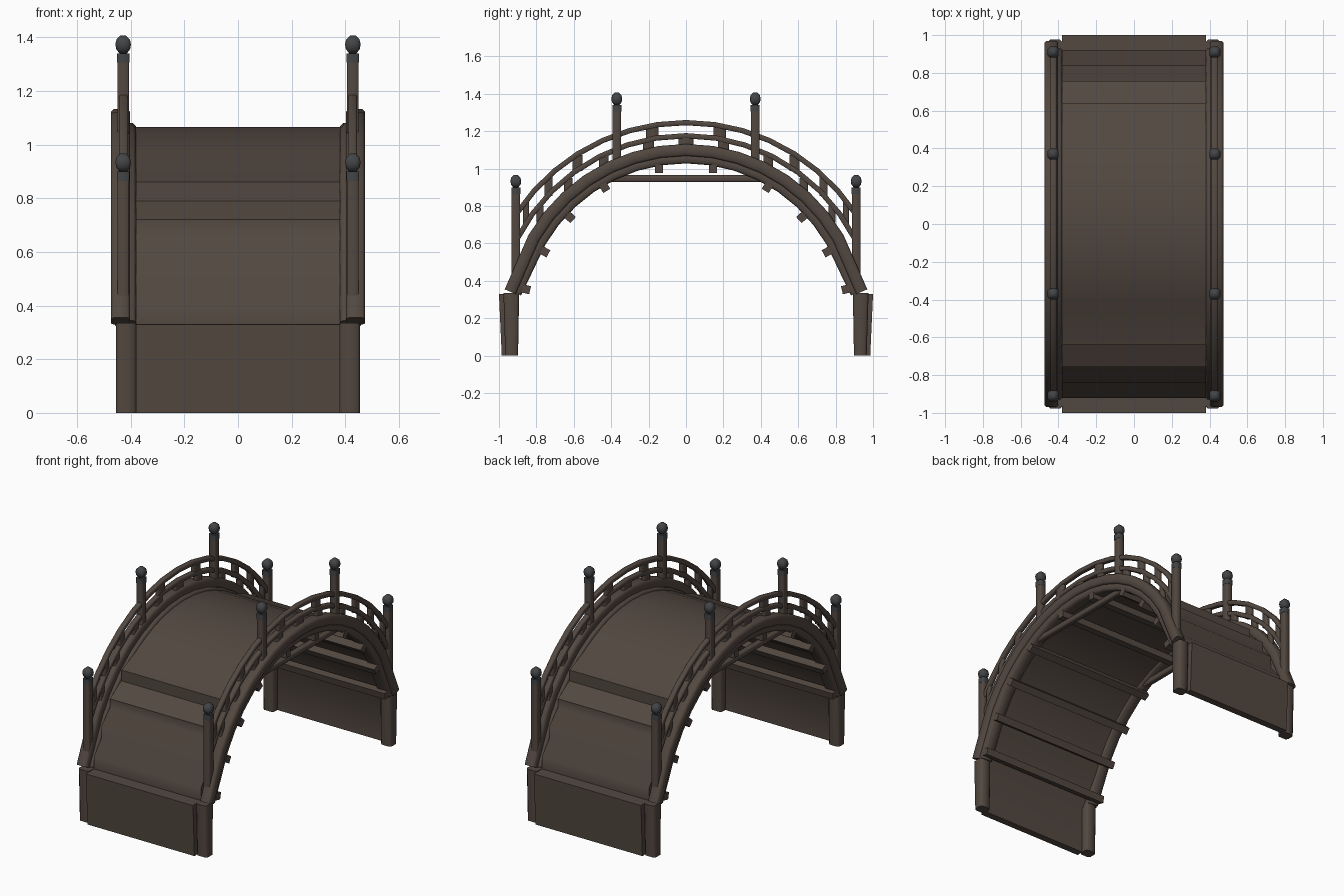
import bpy, bmesh
from math import sin, cos, radians, asin, degrees, sqrt
from mathutils import Vector

if "Cube" in bpy.data.objects:
    bpy.data.objects.remove(bpy.data.objects["Cube"])

CZ = 0.16  # height of the common centre of all arcs


def material(name, rgb):
    m = bpy.data.materials.new(name)
    m.diffuse_color = (*rgb, 1)
    m.use_nodes = True
    m.node_tree.nodes["Principled BSDF"].inputs["Base Color"].default_value = m.diffuse_color
    return m


WOOD = material("dark_wood", (0.085, 0.064, 0.052))
IRON = material("dark_metal", (0.055, 0.058, 0.062))


def finish(name, bm, mat=WOOD, angle=50):
    bmesh.ops.recalc_face_normals(bm, faces=bm.faces)
    me = bpy.data.meshes.new(name)
    bm.to_mesh(me)
    bm.free()
    me.materials.append(mat)
    ob = bpy.data.objects.new(name, me)
    bpy.context.collection.objects.link(ob)
    bpy.ops.object.select_all(action='DESELECT')
    ob.select_set(True)
    bpy.context.view_layer.objects.active = ob
    bpy.ops.object.shade_smooth_by_angle(angle=radians(angle))
    return ob


def loft(name, rings, mat=WOOD):
    bm = bmesh.new()
    vs = [[bm.verts.new(p) for p in r] for r in rings]
    n = len(vs[0])
    for a, b in zip(vs, vs[1:]):
        for i in range(n):
            j = (i + 1) % n
            bm.faces.new((a[i], a[j], b[j], b[i]))
    bm.faces.new(vs[0])
    bm.faces.new(vs[-1])
    return finish(name, bm, mat)


def octagon(hx, hy, c):
    return [(hx, hy - c), (hx - c, hy), (c - hx, hy), (-hx, hy - c),
            (-hx, c - hy), (c - hx, -hy), (hx - c, -hy), (hx, c - hy)]


def arc(r, a0, a1, n):
    out = []
    for i in range(n + 1):
        a = radians(a0 + (a1 - a0) * i / n)
        out.append((r * sin(a), CZ + r * cos(a)))
    return out


def sweep(name, path, x, hx, hr, c):
    """Sweep a chamfered bar along a (y, z) path."""
    rings = []
    for i, p in enumerate(path):
        a, b = path[max(i - 1, 0)], path[min(i + 1, len(path) - 1)]
        t = Vector((b[0] - a[0], b[1] - a[1])).normalized()
        n = (-t.y, t.x)
        rings.append([(x + u, p[0] + n[0] * v, p[1] + n[1] * v)
                      for u, v in octagon(hx, hr, c)])
    return loft(name, rings)


def prism(name, poly, hx):
    return loft(name, [[(x, y, z) for y, z in poly] for x in (-hx, hx)])


def box(name, x, y, z0, z1, hx, hy, mat=WOOD, c=0.004):
    return loft(name, [[(x + u, y + v, z) for u, v in octagon(hx, hy, c)]
                       for z in (z0, z1)], mat)


def on_arc(r, y):
    return CZ + sqrt(r * r - y * y)


# stepped deck: end wall, sloped treads with upright risers, curved crown
half = [(0.985, 0), (1.0, 0.33), (0.92, 0.332), (0.92, 0.41), (0.84, 0.50),
        (0.84, 0.58), (0.757, 0.66), (0.757, 0.72), (0.64, 0.79),
        (0.64, 0.86), (0.505, 0.915)]
crown = arc(0.905, 27, -27, 8)
under = arc(0.878, -68, 68, 20)
foot = [(0.94, 0.30), (0.94, 0)]
prism("stepped_deck",
      half + crown + [(-y, z) for y, z in reversed(half)]
      + [(-y, z) for y, z in reversed(foot)] + under + foot, 0.38)

# cross joists below the beams
for y, z in [(0.145, 1.0), (0.435, 0.90), (0.62, 0.74), (0.755, 0.555), (0.855, 0.355)]:
    for s in (1, -1):
        n = Vector((s * y, z - CZ)).normalized()
        if y < 0.2:
            n = Vector((0, 1))
        t = Vector((n.y, -n.x))
        q = [Vector((s * y, z)) + (n * a + t * b) * 0.022
             for a, b in ((1, 1), (1, -1), (-1, -1), (-1, 1))]
        prism("cross_joist", [tuple(p) for p in q], 0.46)

for s in (1, -1):
    # doubled arch beams with straight ends
    sweep("arch_beam_upper", [(-0.94, 0.342)] + arc(0.94, -60, 60, 14) + [(0.94, 0.342)],
          s * 0.438, 0.035, 0.032, 0.010)
    sweep("arch_beam_lower", [(-0.905, 0.333)] + arc(0.894, -60, 60, 14) + [(0.905, 0.333)],
          s * 0.42, 0.039, 0.026, 0.010)

    # straight tie bar joining the upper joists
    sweep("tie_bar", [(-0.42, 0.947), (0.42, 0.947)], s * 0.42, 0.018, 0.018, 0.005)

    # hand rails
    for name, r in (("hand_rail", 1.086), ("middle_rail", 1.016)):
        a = degrees(asin(0.905 / r))
        sweep(name, arc(r, -a, a, 14), s * 0.427, 0.016, 0.014, 0.004)

    # spacer blocks between the beam, middle rail and hand rail
    for y, w in [(0, 0.04), (0.2, 0.03), (0.44, 0.026), (0.63, 0.022), (0.78, 0.018)]:
        for t in ((1, -1) if y else (1,)):
            box("lower_block", s * 0.427, t * y, on_arc(0.955, y), on_arc(1.01, y), 0.014, w)
    for y, w in [(0.18, 0.034), (0.58, 0.026), (0.735, 0.022), (0.855, 0.016)]:
        for t in (1, -1):
            box("upper_block", s * 0.427, t * y, on_arc(1.01, y), on_arc(1.082, y), 0.013, w)

    for t in (1, -1):
        # tapered legs
        loft("leg", [[(s * 0.417 + u, t * yc + v, z) for u, v in octagon(0.038, hy, 0.012)]
                     for yc, hy, z in ((0.932, 0.034, 0), (0.934, 0.042, 0.335))])
        # railing posts with collar and faceted finial
        for y, z0, z1 in ((0.37, 1.02, 1.34), (0.91, 0.42, 0.90)):
            box("railing_post", s * 0.428, t * y, z0, z1 - 0.035, 0.022, 0.023)
            box("post_collar", s * 0.428, t * y, z1 - 0.035, z1, 0.023, 0.024, IRON)
            loft("post_finial",
                 [[(s * 0.428 + u, t * y + v, z1 + h) for u, v in octagon(r, r, r * 0.4)]
                  for h, r in ((0, 0.014), (0.016, 0.026), (0.034, 0.029),
                               (0.052, 0.025), (0.067, 0.010))], IRON)
